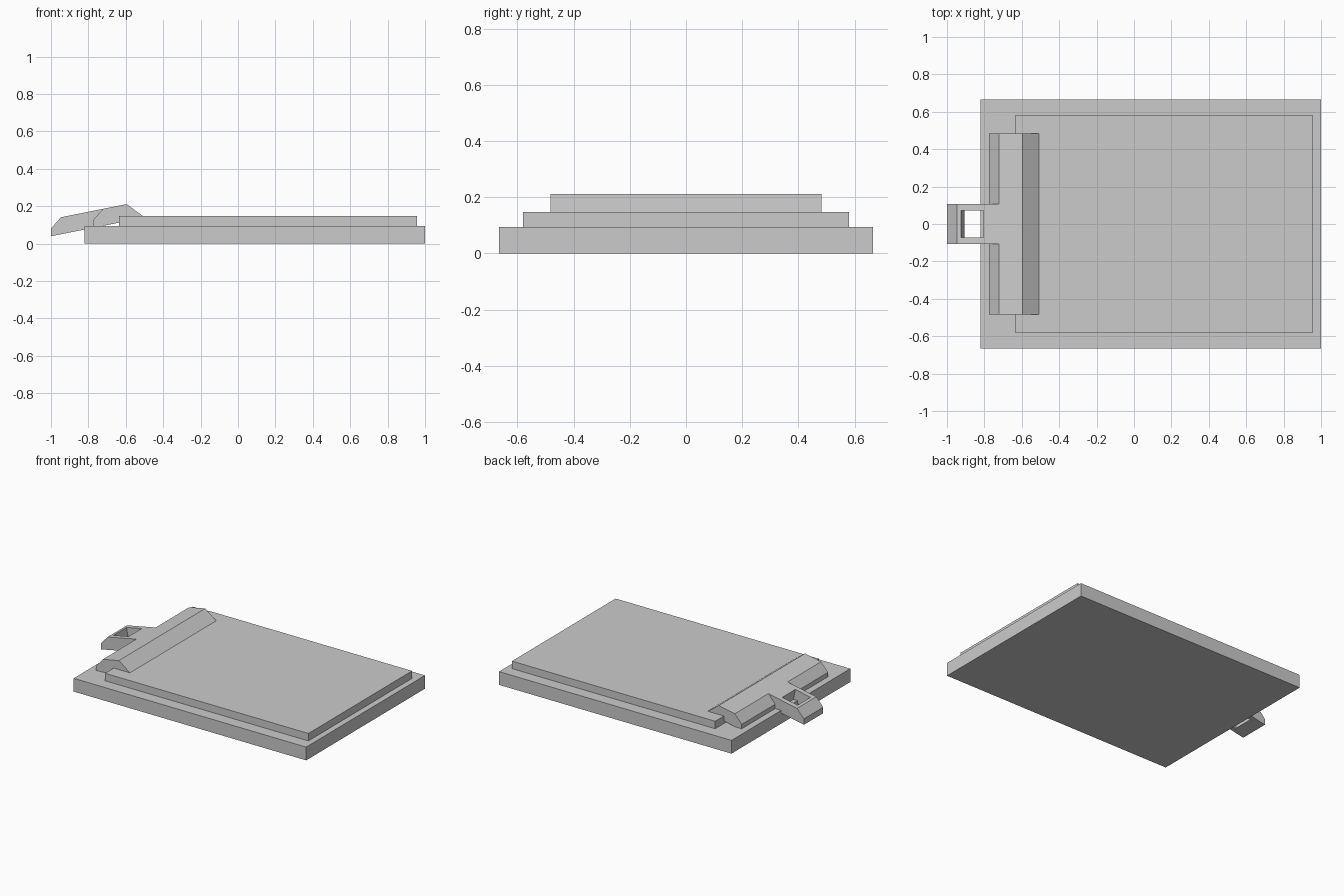
import bpy, bmesh

if "Cube" in bpy.data.objects:
    bpy.data.objects.remove(bpy.data.objects["Cube"])


def prism(name, profile, half_width):
    """Extrude an xz profile along y, centred on y = 0."""
    bm = bmesh.new()
    face = bm.faces.new([bm.verts.new((x, -half_width, z)) for x, z in profile])
    out = bmesh.ops.extrude_face_region(bm, geom=[face])
    moved = [v for v in out["geom"] if isinstance(v, bmesh.types.BMVert)]
    bmesh.ops.translate(bm, verts=moved, vec=(0, 2 * half_width, 0))
    bmesh.ops.recalc_face_normals(bm, faces=bm.faces[:])
    mesh = bpy.data.meshes.new(name)
    bm.to_mesh(mesh)
    bm.free()
    obj = bpy.data.objects.new(name, mesh)
    bpy.context.collection.objects.link(obj)
    return obj


def slab(name, x0, x1, z0, z1, half_width):
    return prism(name, [(x0, z0), (x1, z0), (x1, z1), (x0, z1)], half_width)


# Sloped top and underside of the clip
def top(x):
    return 0.211 + 0.2 * (x + 0.595)


def under(x):
    return 0.039 + 0.2 * (x + 1.0)


# Board and paper stack
slab("board", -0.822, 1.0, 0.0, 0.094, 0.665)
slab("paper_stack", -0.635, 0.958, 0.094, 0.147, 0.58)

# Wide folded clip bar, its front lip pressing into the paper
prism("clip_bar", [
    (-0.775, under(-0.775)), (-0.775, 0.125), (-0.721, top(-0.721)),
    (-0.595, 0.211), (-0.475, 0.122), (-0.515, 0.108), (-0.595, under(-0.595)),
], 0.483)

# Narrow lever tab with a hanging hole cut square to its slope
tab = prism("clip_tab", [
    (-1.0, under(-1.0)), (-1.0, 0.081), (-0.946, top(-0.946)),
    (-0.721, top(-0.721)), (-0.721, under(-0.721)),
], 0.108)
cutter = prism("hole_cutter", [
    (-0.938, 0.21), (-0.818, 0.23), (-0.778, 0.03), (-0.898, 0.01),
], 0.073)
cutter.hide_render = True
cutter.hide_viewport = False
mod = tab.modifiers.new("hole", "BOOLEAN")
mod.operation = "DIFFERENCE"
mod.solver = "EXACT"
mod.object = cutter
bpy.context.view_layer.objects.active = tab
bpy.ops.object.modifier_apply(modifier="hole")
bpy.data.objects.remove(cutter)
